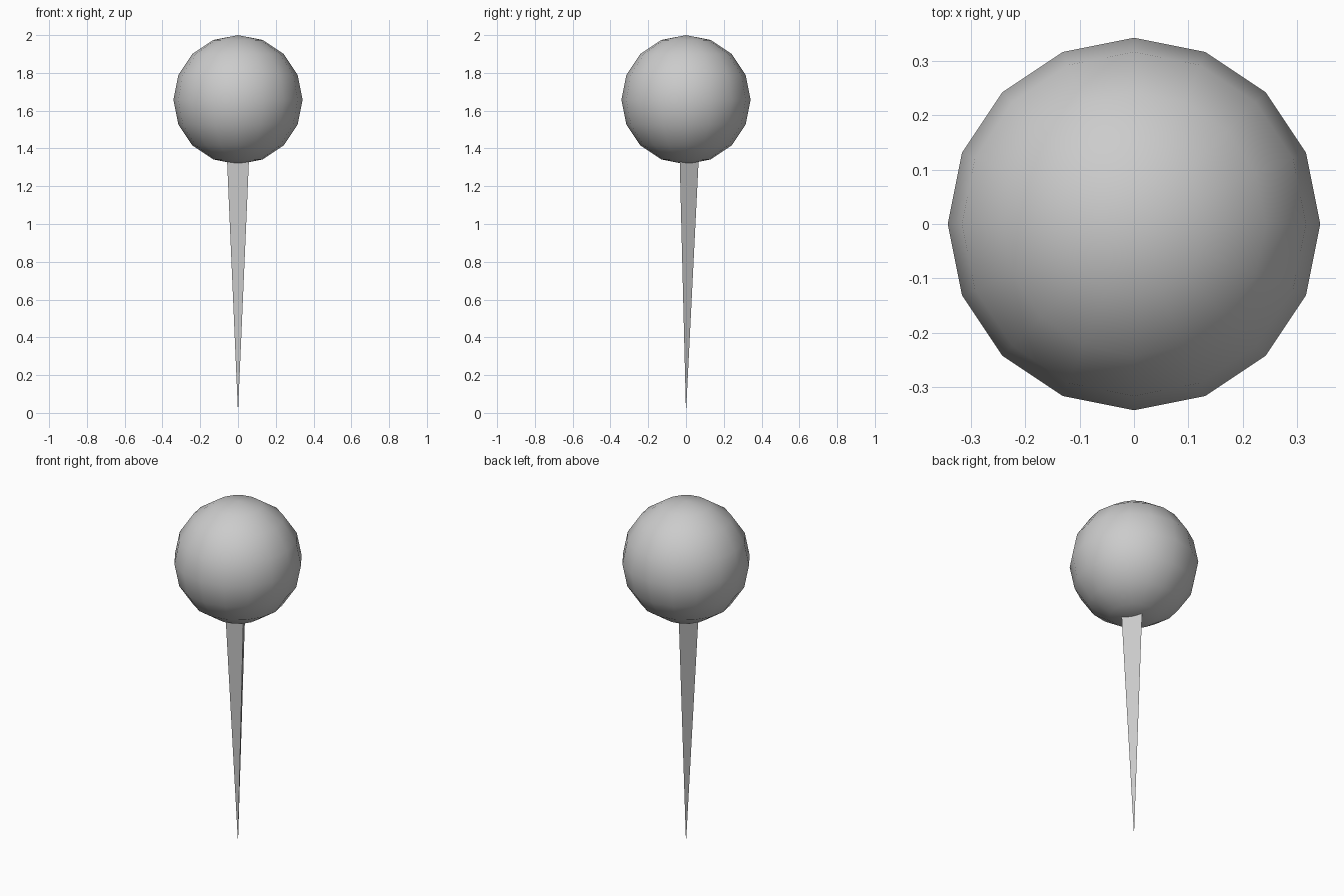
import bpy, bmesh
from math import sin, cos, tau

if "Cube" in bpy.data.objects:
    bpy.data.objects.remove(bpy.data.objects["Cube"])

HEAD_R = 0.342
HEAD_Z = 2.0 - HEAD_R

# round head: smooth-shaded low-poly ball
bpy.ops.mesh.primitive_uv_sphere_add(segments=16, ring_count=8, radius=HEAD_R,
                                     location=(0, 0, HEAD_Z))
head = bpy.context.object
head.name = "pin_head"
bpy.ops.object.shade_smooth()

# needle: three-sided spike, point on the ground, base buried in the head
NEEDLE_R, NEEDLE_TOP = 0.07, 1.4
bm = bmesh.new()
tip = bm.verts.new((0, 0, 0))
ring = [bm.verts.new((NEEDLE_R * sin(tau * i / 3), NEEDLE_R * cos(tau * i / 3), NEEDLE_TOP))
        for i in range(3)]
bm.faces.new(ring)
for i in range(3):
    bm.faces.new((ring[i], ring[(i + 1) % 3], tip))
bmesh.ops.recalc_face_normals(bm, faces=bm.faces)
mesh = bpy.data.meshes.new("needle")
bm.to_mesh(mesh)
bm.free()
needle = bpy.data.objects.new("needle", mesh)
bpy.context.collection.objects.link(needle)
